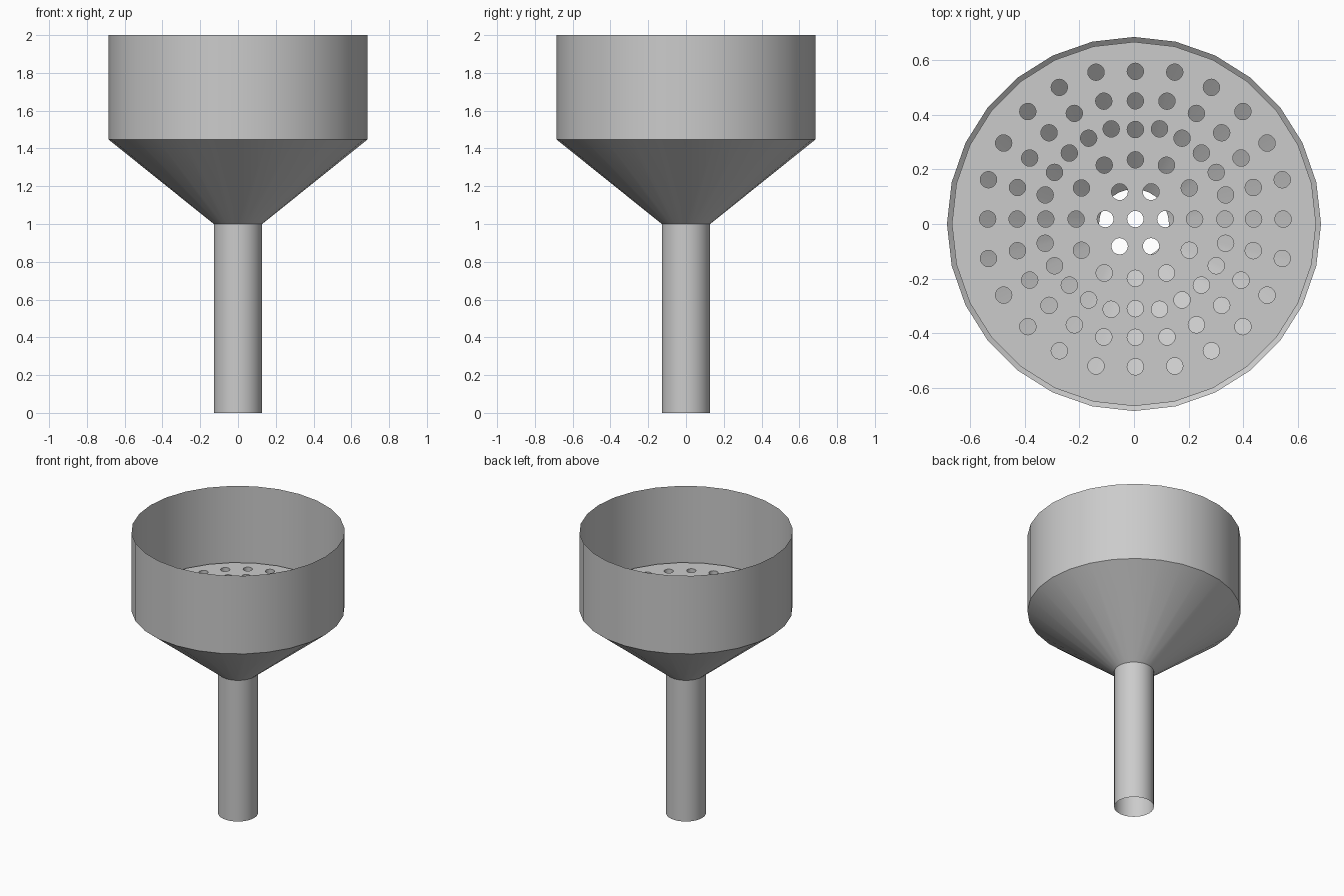
import bpy, bmesh
from math import cos, sin, tau, radians

if "Cube" in bpy.data.objects:
    bpy.data.objects.remove(bpy.data.objects["Cube"])

SIDES = 28


def ring(r, n, z=0.0, cx=0.0, cy=0.0):
    return [(cx + r * cos(tau * i / n), cy + r * sin(tau * i / n), z) for i in range(n)]


def smooth(obj):
    bpy.ops.object.select_all(action='DESELECT')
    obj.select_set(True)
    bpy.context.view_layer.objects.active = obj
    bpy.ops.object.shade_smooth_by_angle(angle=radians(30))


# Funnel body: thin open shell (stem, cone, cup wall)
profile = [(0.128, 0.0), (0.128, 1.0), (0.685, 1.447), (0.685, 2.0)]
bm = bmesh.new()
loops = [[bm.verts.new(p) for p in ring(r, SIDES, z)] for r, z in profile]
for low, high in zip(loops, loops[1:]):
    for i in range(SIDES):
        j = (i + 1) % SIDES
        bm.faces.new((low[i], low[j], high[j], high[i]))
mesh = bpy.data.meshes.new("funnel_body")
bm.to_mesh(mesh)
bm.free()
body = bpy.data.objects.new("funnel_body", mesh)
bpy.context.collection.objects.link(body)
smooth(body)

# Perforated plate: filled, extruded outline with hole circles
curve = bpy.data.curves.new("perforated_plate", 'CURVE')
curve.dimensions = '2D'
curve.fill_mode = 'BOTH'
curve.extrude = 0.015


def add_loop(points):
    s = curve.splines.new('POLY')
    s.points.add(len(points) - 1)
    for p, co in zip(s.points, points):
        p.co = (*co, 1)
    s.use_cyclic_u = True


add_loop(ring(0.667, SIDES))
CX, CY, HOLE = 0.005, 0.018, 0.03
add_loop(ring(HOLE, 20, 0, CX, CY))
# (radius of holes on the axes, radius of the others, count)
for r_axis, r_other, n in [(0.11, 0.115, 6), (0.217, 0.228, 12), (0.328, 0.342, 24),
                           (0.433, 0.447, 24), (0.541, 0.557, 24)]:
    for k in range(n):
        on_axis = (4 * k) % n == 0
        r = r_axis if on_axis else r_other
        a = tau * k / n
        add_loop(ring(HOLE, 20, 0, CX + r * cos(a), CY + r * sin(a)))
plate = bpy.data.objects.new("perforated_plate", curve)
plate.location.z = 1.45
bpy.context.collection.objects.link(plate)
bpy.ops.object.select_all(action='DESELECT')
plate.select_set(True)
bpy.context.view_layer.objects.active = plate
bpy.ops.object.convert(target='MESH')
smooth(bpy.context.view_layer.objects.active)
